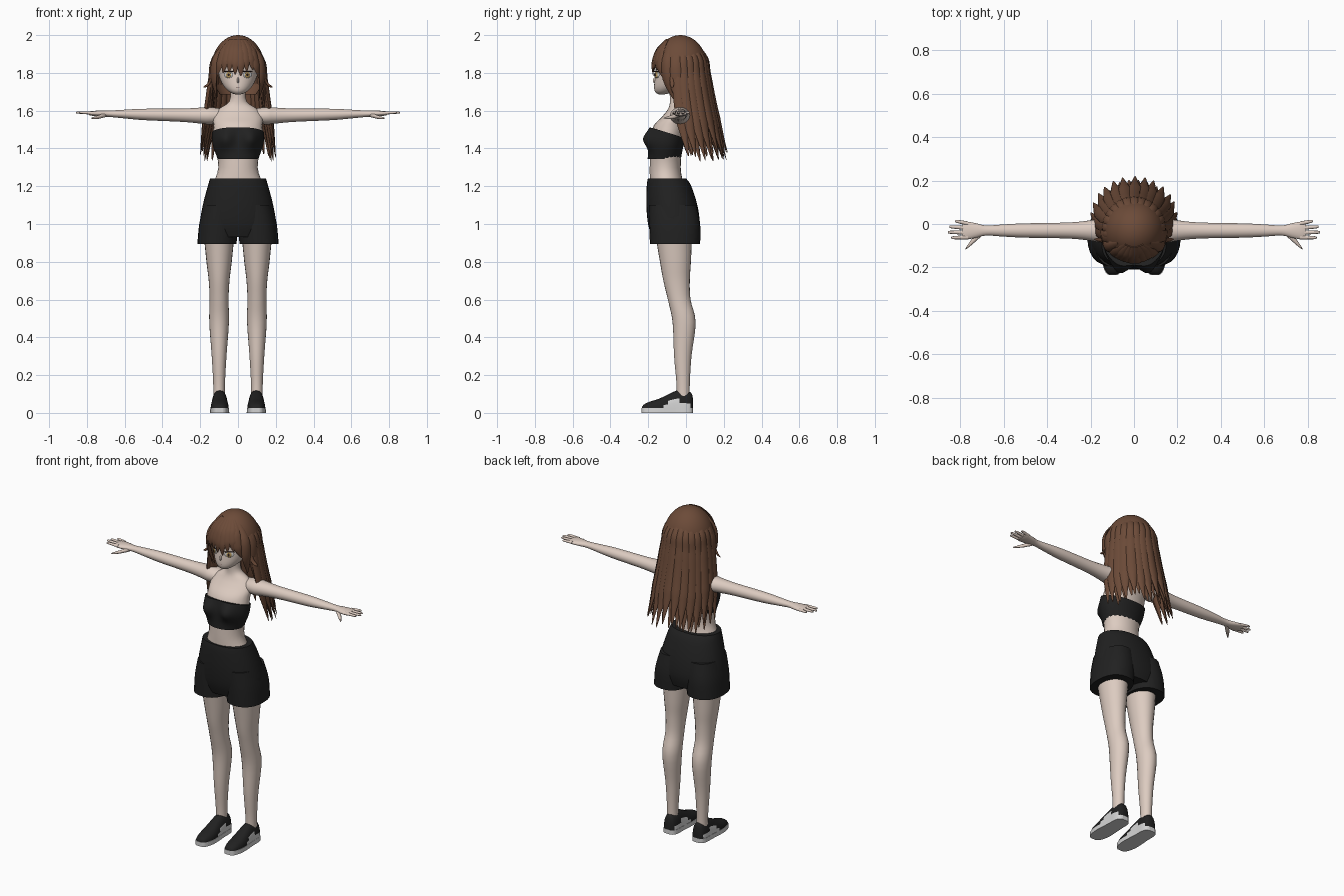
import bpy, bmesh, math, random
from mathutils import Vector

random.seed(4)
old = bpy.data.objects.get("Cube")
if old:
    bpy.data.objects.remove(old, do_unlink=True)


def material(name, red, green, blue):
    mat = bpy.data.materials.new(name)
    mat.use_nodes = True
    mat.diffuse_color = (red, green, blue, 1)
    mat.node_tree.nodes["Principled BSDF"].inputs["Base Color"].default_value = (red, green, blue, 1)
    return mat


skin = material("skin", .72, .6, .53)
brown = material("brown hair", .15, .07, .04)
black = material("black cloth", .015, .015, .015)
white = material("off white", .65, .65, .65)
amber = material("amber", .55, .36, .12)
dark = material("dark lash", .04, .02, .02)
lip = material("lip", .4, .2, .18)


def smooth(rows, steps):
    """Catmull-Rom interpolation through rows of numbers."""
    out = []
    last = len(rows) - 1
    for i in range(last):
        before, start, end, after = rows[max(i - 1, 0)], rows[i], rows[i + 1], rows[min(i + 2, last)]
        for step in range(steps):
            t = step / steps
            out.append([q + t / 2 * (r - p + t * (2 * p - 5 * q + 4 * r - w + t * (3 * (q - r) + w - p)))
                        for p, q, r, w in zip(before, start, end, after)])
    return out + [list(rows[-1])]


def finish(name, rings, mats, mirror=False, drop=None, paint=None):
    """Bridge rings of points into one closed, smooth-shaded object."""
    bm = bmesh.new()
    loops = [[bm.verts.new(point) for point in ring] for ring in rings]
    count = len(loops[0])
    for lower, upper in zip(loops, loops[1:]):
        for k in range(count):
            nxt = (k + 1) % count
            bm.faces.new((lower[k], lower[nxt], upper[nxt], upper[k]))
    bm.faces.new(loops[0])
    bm.faces.new(loops[-1])
    bmesh.ops.recalc_face_normals(bm, faces=bm.faces)
    if drop:
        gone = [face for face in bm.faces if drop(face.calc_center_median())]
        bmesh.ops.delete(bm, geom=gone, context='FACES')
    if paint:
        bm.normal_update()
        for face in bm.faces:
            face.material_index = paint(face.calc_center_median(), face.normal)
    mesh = bpy.data.meshes.new(name)
    bm.to_mesh(mesh)
    bm.free()
    mesh.shade_smooth()
    mesh.set_sharp_from_angle(angle=math.radians(50))
    for mat in mats:
        mesh.materials.append(mat)
    obj = bpy.data.objects.new(name, mesh)
    bpy.context.scene.collection.objects.link(obj)
    if mirror:
        obj.modifiers.new("mirror", 'MIRROR').use_mirror_merge = False


def circle(count):
    return [(math.cos(math.tau * k / count), math.sin(math.tau * k / count)) for k in range(count)]


def tube(name, rows, mats, axis=2, sides=24, power=2, steps=4, tweak=None, **options):
    """Rows are (position on axis, two centre values, two radii)."""
    def bend(value):
        return math.copysign(abs(value) ** (2 / power), value)
    rings = []
    for position, ca, cb, ra, rb in smooth(rows, steps):
        ring = []
        for u, v in circle(sides):
            point = [ca + ra * bend(u), cb + rb * bend(v)]
            point.insert(axis, position)
            ring.append(tweak(*point) if tweak else point)
        rings.append(ring)
    finish(name, rings, mats, **options)


def ball(name, centre, radii, mat, bands=10, **options):
    """Ellipsoid made of level rings."""
    x, y, z = centre
    rows = []
    for i in range(bands + 1):
        angle = math.pi * (i + .1) / (bands + .2)
        wide = math.sin(angle)
        rows.append((z + radii[2] * math.cos(angle), x, y, radii[0] * wide, radii[1] * wide))
    tube(name, rows, [mat], steps=1, **options)


def lock(name, path, width, thick=.012, mirror=False):
    """Flat tapering lock of hair along a path around the head."""
    points = [Vector(p) for p in smooth(path, 4)]
    last = len(points) - 1
    rings = []
    for i, p in enumerate(points):
        t = i / last
        along = (points[min(i + 1, last)] - points[max(i - 1, 0)]).normalized()
        side = along.cross(Vector((p.x, p.y + .03, 0))).normalized()
        out = side.cross(along)
        taper = min(1, .5 + 1.5 * t) * min(1, .06 + 3 * (1 - t))
        rings.append([p + taper * (side * width * u + out * thick * v) for u, v in circle(8)])
    finish(name, rings, [brown], mirror=mirror)


# Torso and neck
torso = [(1.2, -.1, .14, .09), (1.3, -.11, .104, .082), (1.45, -.1, .13, .086), (1.52, -.083, .13, .088),
         (1.57, -.055, .13, .07), (1.61, -.045, .1, .05), (1.65, -.045, .046, .04), (1.73, -.05, .04, .04)]
tube("torso", [(z, 0, y, wide, deep) for z, y, wide, deep in torso], [skin])


# Head: an ellipsoid whose lower half is drawn forward to the chin
def chin(x, y, z):
    return x, y - .085 * (max(0, 1.84 - z) / .155) ** 2, z


ball("head", (0, -.045, 1.84), (.108, .115, .155), skin, bands=24, sides=32, tweak=chin)
ball("nose", (0, -.167, 1.76), (.006, .008, .015), skin, sides=8)
ball("mouth", (0, -.165, 1.722), (.014, .004, .002), lip, sides=12)


# Eyes, slanted to follow the face
def slant(x, y, z):
    return x, y + .6 * (x - .05), z


for name, front, wide, high, mat in (("eye_white", -.155, .024, .017, white), ("iris", -.158, .013, .016, amber),
                                     ("pupil", -.161, .005, .008, dark)):
    ball(name, (.05, front, 1.79), (wide, .004, high), mat, sides=16, tweak=slant, mirror=True)
ball("lash", (.05, -.157, 1.807), (.027, .005, .003), dark, sides=16, tweak=slant, mirror=True)


# Bandeau top: slanted upper edge and rounded bust
def bust(x, y, z):
    rise = .32 * (max(y, -.18) + .1) * (z - 1.345) / .14
    if y < -.1:
        y -= .046 * math.exp(-((abs(x) - .07) / .045) ** 2 - ((z - 1.435) / .045) ** 2)
    return x, y, z - rise


band = [(1.345, -.115, .108, .088), (1.42, -.105, .134, .09), (1.485, -.094, .138, .094)]
tube("bandeau_top", [(z, 0, y, wide, deep) for z, y, wide, deep in band], [black],
     sides=48, steps=8, tweak=bust)

# Shorts
hips = [(1.24, -.1, .148, .102), (1.2, -.09, .16, .118), (1.1, -.075, .186, .135),
        (1, -.064, .2, .137), (.93, -.06, .17, .12)]
tube("shorts_hips", [(z, 0, y, wide, deep) for z, y, wide, deep in hips], [black], power=2.2, sides=32)
tube("shorts_legs", [(1.1, .095, -.07, .086, .126), (1, .105, -.06, .1, .135), (.895, .111, -.058, .104, .133)],
     [black], power=2.3, mirror=True)

# Legs
leg = [(.95, -.065, .082, .098), (.8, -.056, .067, .082), (.7, -.05, .055, .07), (.6, -.036, .05, .06),
       (.48, -.01, .052, .061), (.3, -.017, .039, .046), (.15, -.015, .031, .035), (.05, -.015, .031, .035)]
tube("legs", [(z, .1, y, wide, deep) for z, y, wide, deep in leg], [skin], mirror=True)

# Arms and hands
arm = [(.07, .045, .036), (.15, .055, .046), (.2, .047, .042), (.3, .037, .035), (.5, .033, .03),
       (.6, .028, .023), (.68, .023, .017), (.73, .034, .016), (.77, .041, .013), (.79, .038, .009)]
tube("arms", [(x, -.03, 1.57 + .02 * x, deep, high) for x, deep, high in arm], [skin], axis=0, mirror=True)
fingers = {"little_finger": .825, "ring_finger": .85, "middle_finger": .857, "index_finger": .842}
for i, (name, tip) in enumerate(fingers.items()):
    root = .002 - .021 * i
    end = root + .01 - .004 * i
    tube(name, [(.765, root, 1.587, .01, .009), (tip - .01, end, 1.59, .007, .006), (tip, end, 1.588, .002, .002)],
         [skin], axis=0, sides=10, mirror=True)
tube("thumb", [(.7, -.04, 1.578, .014, .012), (.74, -.075, 1.566, .015, .01), (.775, -.114, 1.56, .004, .004)],
     [skin], axis=0, sides=10, mirror=True)

# Shoes: dark uppers with pale side panels on pale soles
outline = [(-.233, .016, .01), (-.222, .031, .025), (-.19, .043, .04), (-.14, .048, .056), (-.05, .043, .098),
           (0, .042, .096), (.028, .033, .086), (.038, .015, .05)]
shoe = [(y, .097, .02, wide, high) for y, wide, high in outline]


def panel(centre, normal):
    if abs(normal.x) < .45:
        return 0
    stripe = -.115 < centre.y < -.035 and centre.z < .1 + .5 * centre.y
    rim = -.1 < centre.y < .02 and centre.z < .042
    return int(stripe or rim)


tube("shoe_uppers", shoe, [black, white], axis=1, power=2.4, mirror=True, paint=panel,
     tweak=lambda x, y, z: (x, y, max(z, .022)))
tube("shoe_soles", shoe, [white], axis=1, power=2.4, mirror=True,
     tweak=lambda x, y, z: (x + .06 * (x - .097), y * 1.01, .026 if z > .0205 else 0))

# Hair cap, open over the face
ball("hair_cap", (0, -.03, 1.82), (.142, .145, .18), brown, bands=30, sides=48,
     drop=lambda c: c.y < -.06 and c.z < 1.855 or c.z < 1.69)

# Long back hair: two staggered layers of locks that flare towards the tips
for layer, size in enumerate((1, .91)):
    for i in range(15 - layer):
        angle = math.radians(14 * (i + layer / 2) - 98)
        length = random.uniform(.56, .62)
        wave = random.uniform(-.03, .03)
        path = []
        for step in range(9):
            t = step / 8
            grow = size * min(1, .65 + 4 * t)
            turn = angle + wave * t
            path.append((grow * (.12 + .08 * t) * math.sin(turn),
                         .065 * t * t - .03 + grow * (.13 + .055 * t) * math.cos(turn), 1.95 - length * t))
        lock("back_lock", path, .032, .014)

# Fringe: locks that follow the cap and leave the eyes clear
for i in range(8):
    x = .032 * (i - 3.5)
    tip = 1.81 - 12 * (abs(x) - .06) ** 2 + random.uniform(-.012, .012)
    path = []
    for step in range(5):
        t = step / 4
        z = 1.975 + (tip - 1.975) * t
        radius = .147 * math.sqrt(1 - ((z - 1.82) / .18) ** 2)
        across = x * (.3 + .7 * math.sqrt(t))
        path.append((across, -.03 - math.sqrt(radius ** 2 - across ** 2), z))
    lock("fringe_lock", path, .024, .008)

# Locks framing the face and small flyaway tips
lock("side_lock", [(.07, -.09, 1.95), (.12, -.105, 1.87), (.128, -.1, 1.77), (.112, -.065, 1.66)],
     .028, mirror=True)
lock("temple_lock", [(.08, -.05, 1.95), (.135, -.06, 1.85), (.142, -.045, 1.72), (.13, -.01, 1.58)],
     .034, mirror=True)
lock("flyaway_tip", [(.128, -.08, 1.84), (.15, -.075, 1.75), (.185, -.07, 1.722)], .011, .006, mirror=True)
